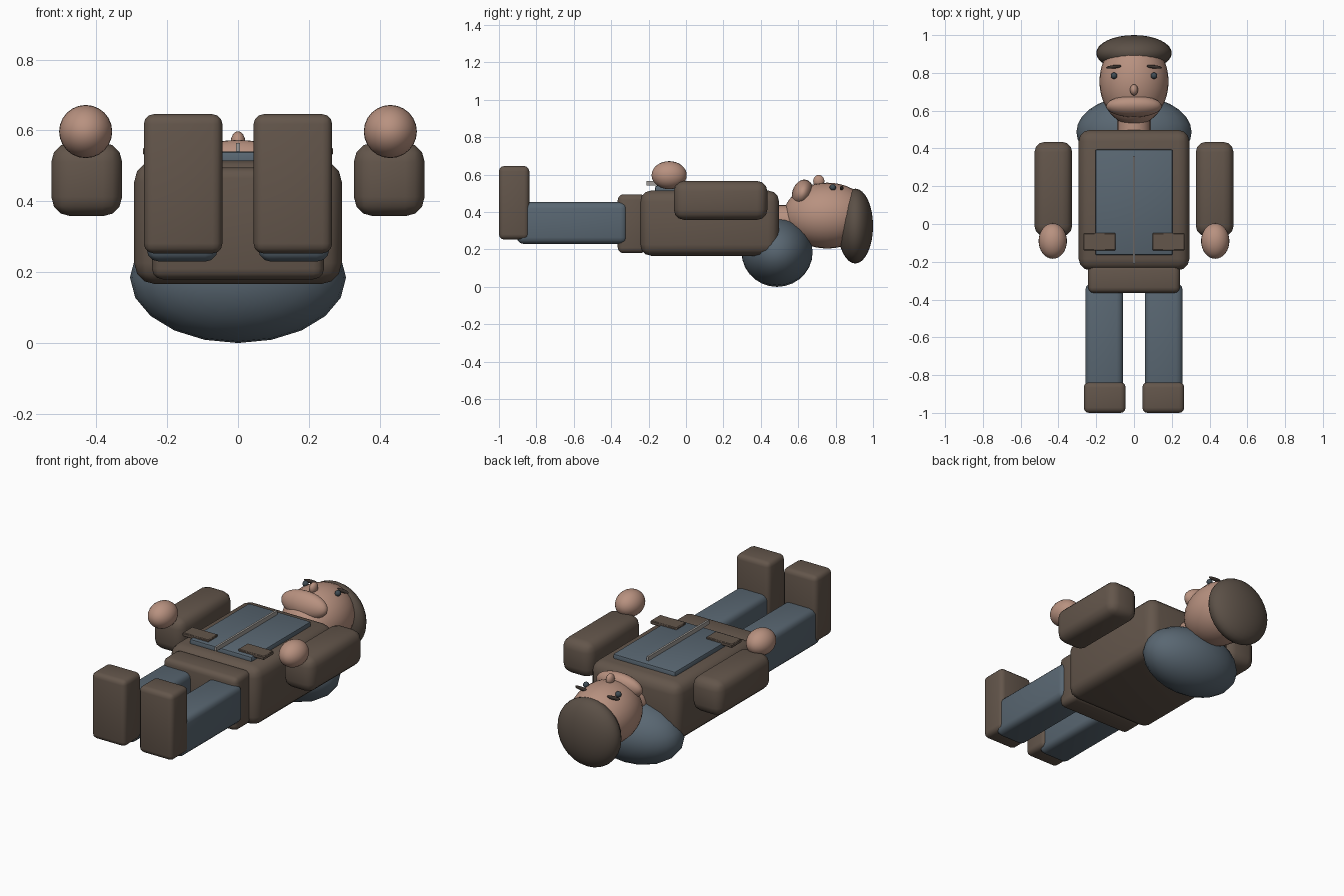
import bpy, bmesh
from math import radians
from mathutils import Matrix, Vector

cube = bpy.data.objects.get("Cube")
if cube:
    bpy.data.objects.remove(cube, do_unlink=True)


def material(name, r, g, b):
    m = bpy.data.materials.new(name)
    m.use_nodes = True
    m.diffuse_color = (r, g, b, 1)
    bsdf = m.node_tree.nodes["Principled BSDF"]
    bsdf.inputs["Base Color"].default_value = (r, g, b, 1)
    bsdf.inputs["Roughness"].default_value = 0.8
    return m


BROWN = material("brown cloth", 0.125, 0.092, 0.07)
BLUE = material("slate blue cloth", 0.1, 0.135, 0.168)
SKIN = material("skin", 0.48, 0.285, 0.215)
HAIR = material("dark hair", 0.105, 0.08, 0.062)
BROW = material("brow", 0.04, 0.03, 0.025)
EYE = material("dark eye", 0.05, 0.07, 0.085)
METAL = material("zip metal", 0.36, 0.34, 0.32)


def finish(name, bm, mat, location, angle=40):
    mesh = bpy.data.meshes.new(name)
    bm.to_mesh(mesh)
    bm.free()
    mesh.materials.append(mat)
    obj = bpy.data.objects.new(name, mesh)
    obj.location = location
    bpy.context.collection.objects.link(obj)
    bpy.ops.object.select_all(action='DESELECT')
    obj.select_set(True)
    bpy.context.view_layer.objects.active = obj
    bpy.ops.object.shade_smooth_by_angle(angle=radians(angle))
    return obj


def box(name, mat, low, high, bevel=0.0, segments=3):
    """Rounded box between two corners."""
    low, high = Vector(low), Vector(high)
    bm = bmesh.new()
    bmesh.ops.create_cube(bm, size=1)
    bmesh.ops.scale(bm, vec=high - low, verts=bm.verts)
    if bevel:
        bmesh.ops.bevel(bm, geom=bm.edges[:], offset=bevel, segments=segments,
                        profile=0.5, affect='EDGES')
    return finish(name, bm, mat, (low + high) / 2)


def ball(name, mat, center, radii, segments=20, rings=14, tilt=(0, 0)):
    """Ellipsoid with its poles along the body, tilted about x then z."""
    bm = bmesh.new()
    bmesh.ops.create_uvsphere(bm, u_segments=segments, v_segments=rings, radius=1)
    bm.transform(Matrix.Rotation(radians(tilt[1]), 4, 'Z')
                 @ Matrix.Rotation(radians(tilt[0]), 4, 'X')
                 @ Matrix.Diagonal((*radii, 1))
                 @ Matrix.Rotation(radians(90), 4, 'X'))
    return finish(name, bm, mat, center, 60)


# Body
box("torso", BROWN, (-0.293, -0.245, 0.166), (0.293, 0.498, 0.515), 0.06)
box("jacket_hem", BROWN, (-0.243, -0.365, 0.18), (0.243, -0.215, 0.495), 0.03)
box("chest_panel", BLUE, (-0.205, -0.165, 0.49), (0.205, 0.395, 0.541), 0.01, 2)
box("zip", METAL, (-0.006, -0.21, 0.541), (0.006, 0.36, 0.565))
ball("hood", BLUE, (0, 0.487, 0.185), (0.305, 0.19, 0.185))

# Neck
bm = bmesh.new()
bmesh.ops.create_cone(bm, cap_ends=True, segments=20, radius1=0.088,
                      radius2=0.088, depth=0.2)
bm.transform(Matrix.Rotation(radians(90), 4, 'X'))
finish("neck", bm, SKIN, (0, 0.53, 0.35))

# Head
ball("head", SKIN, (0, 0.755, 0.381), (0.183, 0.233, 0.176), 28, 20)
ball("hair", HAIR, (0, 0.905, 0.325), (0.2, 0.095, 0.2), 28, 16)
ball("muzzle", SKIN, (0, 0.623, 0.5), (0.148, 0.055, 0.075), 24, 16, (-18, 0))
ball("nose", SKIN, (0, 0.71, 0.565), (0.021, 0.03, 0.033), 16, 12)

# Paired parts: right side first, then left
for side, s in (("right", -1), ("left", 1)):
    def pair_box(name, mat, inner, outer, ys, zs, bevel, segments=3):
        xs = sorted((s * inner, s * outer))
        box(f"{side}_{name}", mat, (xs[0], ys[0], zs[0]),
            (xs[1], ys[1], zs[1]), bevel, segments)

    pair_box("leg", BLUE, 0.057, 0.258, (-0.905, -0.315), (0.23, 0.453), 0.035)
    pair_box("boot", BROWN, 0.044, 0.266, (-1, -0.838), (0.253, 0.646), 0.028)
    pair_box("arm", BROWN, 0.327, 0.527, (-0.065, 0.435), (0.358, 0.566), 0.055)
    pair_box("pocket", BROWN, 0.097, 0.268, (-0.14, -0.048), (0.53, 0.552), 0.004, 1)
    ball(f"{side}_hand", SKIN, (s * 0.43, -0.09, 0.597), (0.075, 0.094, 0.075), 24, 16)
    ball(f"{side}_eye", EYE, (s * 0.106, 0.785, 0.532), (0.017, 0.017, 0.017), 16, 10)
    ball(f"{side}_brow", BROW, (s * 0.106, 0.832, 0.528), (0.042, 0.009, 0.011),
         16, 8, (0, s * -6))
